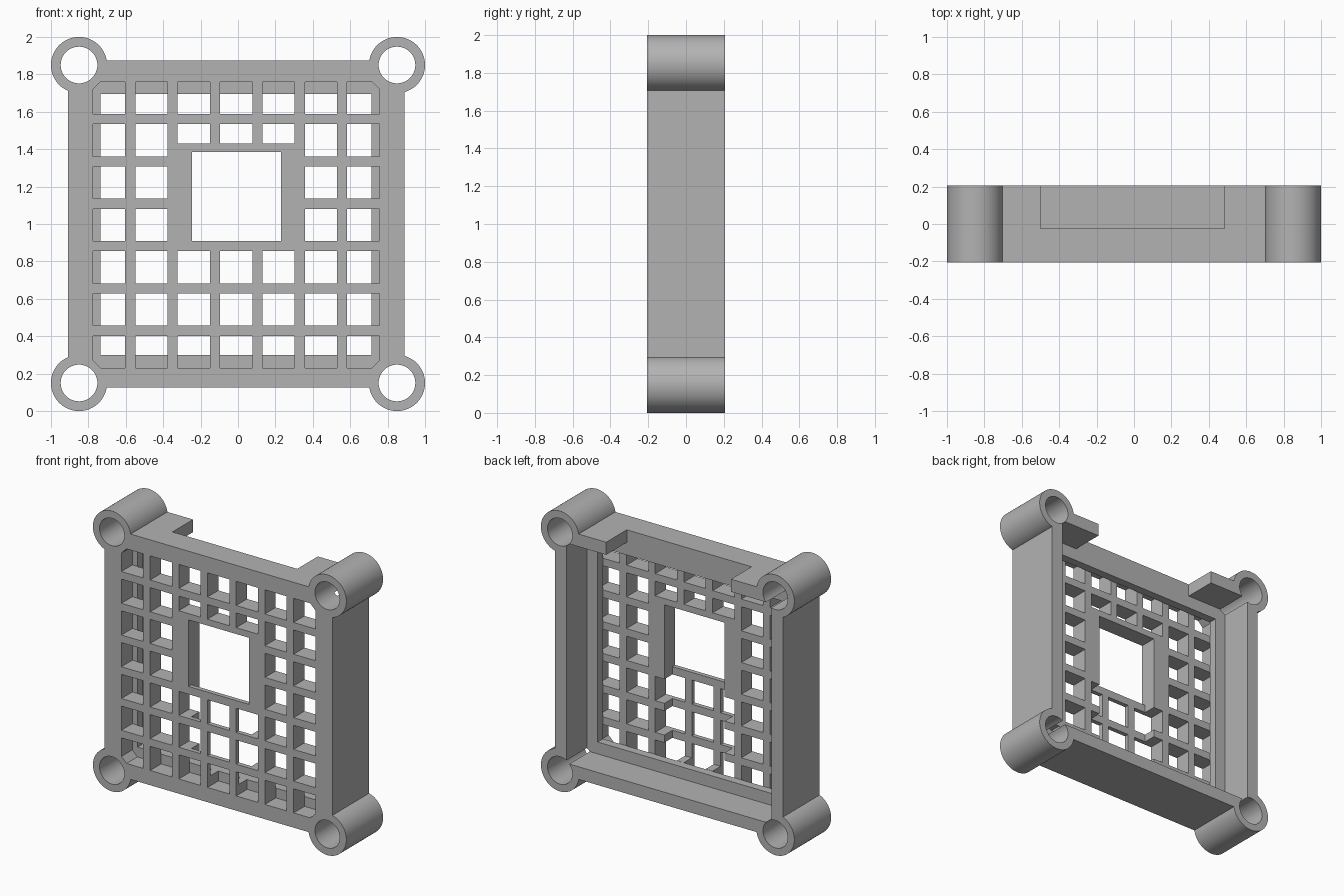
import bpy
import bmesh
import math
from mathutils import Matrix, Vector

cube = bpy.data.objects.get("Cube")
if cube:
    bpy.data.objects.remove(cube, do_unlink=True)

grey = bpy.data.materials.new("plain grey")
grey.use_nodes = True
GREY = (0.45, 0.45, 0.45, 1)
grey.diffuse_color = GREY
grey.node_tree.nodes["Principled BSDF"].inputs["Base Color"].default_value = GREY

FRONT, BACK, BEYOND = -0.207, 0.207, 0.4
SHELF, LEDGE, THIN = -0.085, -0.025, -0.175


def prism(bm, outline, y0, y1):
    """Extrude an (x, z) outline from y0 to y1."""
    face = bm.faces.new([bm.verts.new((x, y0, z)) for x, z in outline])
    ext = bmesh.ops.extrude_face_region(bm, geom=[face])
    moved = [v for v in ext["geom"] if isinstance(v, bmesh.types.BMVert)]
    bmesh.ops.translate(bm, verts=moved, vec=(0, y1 - y0, 0))


def rect(x0, x1, z0, z1):
    return [(x0, z0), (x1, z0), (x1, z1), (x0, z1)]


def make(name, build):
    bm = bmesh.new()
    build(bm)
    bmesh.ops.recalc_face_normals(bm, faces=bm.faces)
    mesh = bpy.data.meshes.new(name)
    bm.to_mesh(mesh)
    bm.free()
    mesh.materials.append(grey)
    obj = bpy.data.objects.new(name, mesh)
    bpy.context.collection.objects.link(obj)
    return obj


def box(name, x0, x1, z0, z1, y0, y1):
    return make(name, lambda bm: prism(bm, rect(x0, x1, z0, z1), y0, y1))


def corner_rods(name, radius, y0, y1):
    def build(bm):
        for x in (-0.85, 0.85):
            for z in (0.15, 1.85):
                ring = [2 * math.pi * i / 64 for i in range(64)]
                prism(bm, [(x + radius * math.cos(a), z + radius * math.sin(a))
                           for a in ring], y0, y1)
    return make(name, build)


def combine(target, tool, operation):
    mod = target.modifiers.new(tool.name, "BOOLEAN")
    mod.operation = operation
    mod.solver = "EXACT"
    mod.object = tool
    bpy.context.view_layer.objects.active = target
    bpy.ops.object.modifier_apply(modifier=mod.name)
    bpy.data.objects.remove(tool, do_unlink=True)


def grille_cells(bm):
    """Seven by seven square slots, leaving room for the central window."""
    pitch, size, chamfer = 0.2264, 0.172, 0.04
    for col in range(7):
        for row in range(7):
            middle = col in (2, 3, 4)
            if middle and row in (3, 4):
                continue
            x, z = -0.775 + col * pitch, 0.23 + row * pitch
            low = 1.43 if middle and row == 5 else z
            outline = rect(x, x + size, low, z + size)
            if col in (0, 6) and row in (0, 6):
                # Cut off the slot corner that points at the corner tube
                index = {(0, 0): 0, (6, 0): 1, (6, 6): 2, (0, 6): 3}[(col, row)]
                tip = Vector(outline[index])
                cut = [tip + (Vector(outline[(index + s) % 4]) - tip).normalized() * chamfer
                       for s in (-1, 1)]
                outline[index:index + 1] = [tuple(p) for p in cut]
            prism(bm, outline, -BEYOND, SHELF + 0.001)


# Solid housing with four corner tubes
housing = box("grille_housing", -0.91, 0.89, 0.125, 1.875, FRONT, BACK)
combine(housing, corner_rods("corner_tubes", 0.15, FRONT, BACK), "UNION")

# Rear cavity, stepped opening, notch in the top wall
cuts = [
    box("rear_cavity", -0.82, 0.80, 0.215, 1.785, LEDGE, BEYOND),
    box("inner_opening", -0.735, 0.715, 0.30, 1.695, SHELF, BEYOND),
    box("top_notch", -0.50, 0.485, 1.60, 2.2, LEDGE, BEYOND),
    # Front slots, thinned centre panel and square window
    make("grille_slots", grille_cells),
    box("thin_panel", -0.245, 0.23, 0.301, 0.95, THIN, BEYOND),
    box("square_window", -0.245, 0.23, 0.91, 1.385, -BEYOND, BEYOND),
    corner_rods("tube_bores", 0.098, -BEYOND, BEYOND),
]
for cutter in cuts:
    combine(housing, cutter, "DIFFERENCE")

# Smooth tubes, crisp edges
bpy.ops.object.select_all(action="DESELECT")
housing.select_set(True)
bpy.context.view_layer.objects.active = housing
bpy.ops.object.shade_smooth_by_angle(angle=math.radians(30))
